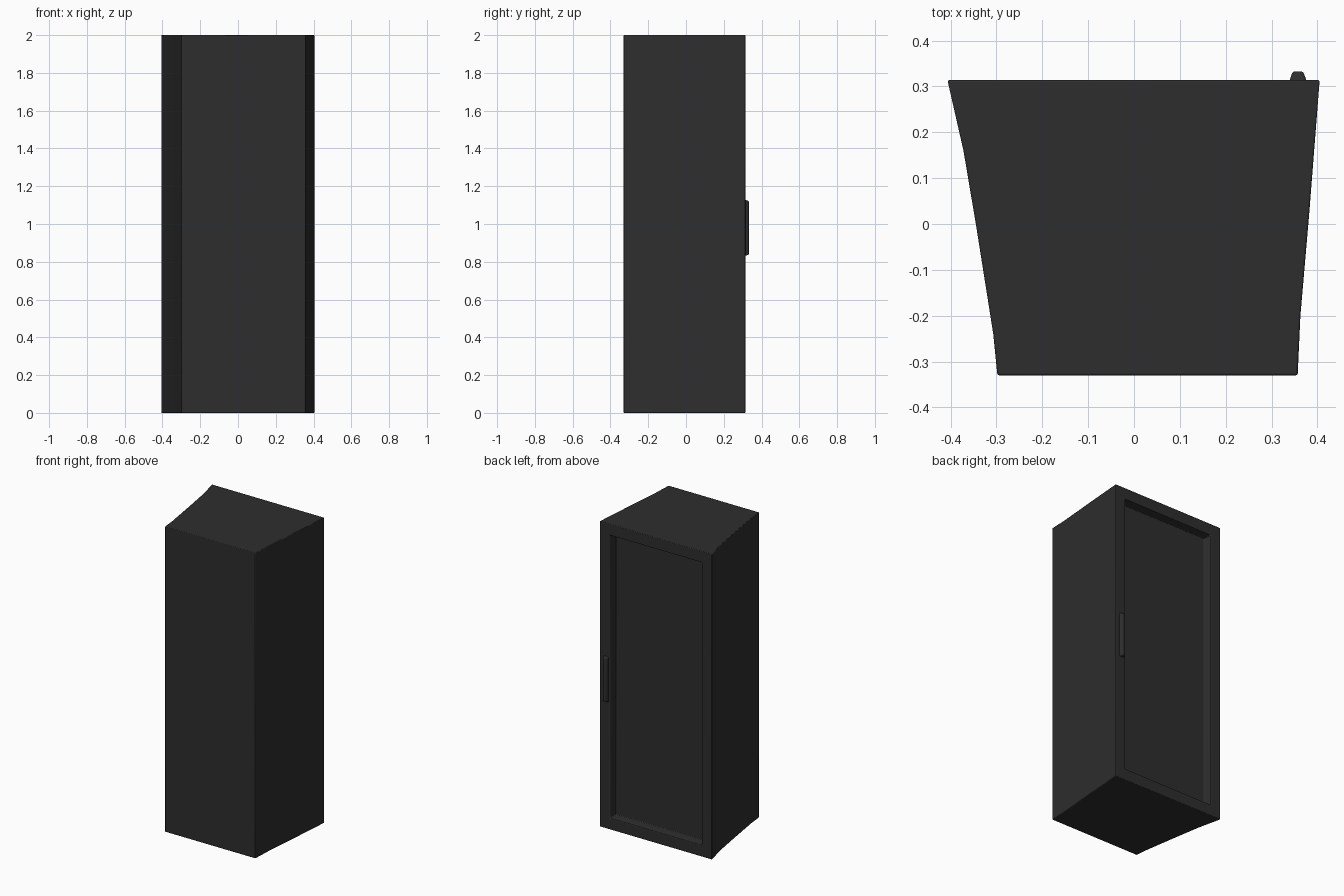
import bpy
import bmesh
from mathutils import Vector

cube = bpy.data.objects.get("Cube")
if cube:
    bpy.data.objects.remove(cube, do_unlink=True)

charcoal = bpy.data.materials.new("charcoal")
charcoal.use_nodes = True
COLOUR = (0.027, 0.027, 0.027, 1)
charcoal.diffuse_color = COLOUR
bsdf = charcoal.node_tree.nodes["Principled BSDF"]
bsdf.inputs["Base Color"].default_value = COLOUR
bsdf.inputs["Roughness"].default_value = 0.7


def finish(bm, name, bevel):
    """Turn a bmesh into a softly bevelled, shaded object."""
    bmesh.ops.recalc_face_normals(bm, faces=bm.faces)
    mesh = bpy.data.meshes.new(name)
    bm.to_mesh(mesh)
    bm.free()
    mesh.materials.append(charcoal)
    obj = bpy.data.objects.new(name, mesh)
    bpy.context.collection.objects.link(obj)
    mod = obj.modifiers.new("soft_edges", 'BEVEL')
    mod.width = bevel
    mod.segments = 2
    mod.limit_method = 'ANGLE'
    bpy.ops.object.select_all(action='DESELECT')
    obj.select_set(True)
    bpy.context.view_layer.objects.active = obj
    bpy.ops.object.shade_smooth_by_angle(angle=0.6)
    return obj


def prism(outline, bottom, top):
    """Extrude a plan outline from bottom to top."""
    bm = bmesh.new()
    base = bm.faces.new([bm.verts.new((x, y, bottom)) for x, y in outline])
    ext = bmesh.ops.extrude_face_region(bm, geom=[base])
    verts = [g for g in ext["geom"] if isinstance(g, bmesh.types.BMVert)]
    bmesh.ops.translate(bm, verts=verts, vec=(0, 0, top - bottom))
    bmesh.ops.recalc_face_normals(bm, faces=bm.faces)
    return bm


# Cabinet body: tapered plan, with a recessed door panel in the back
plan = [(-0.298, -0.33), (0.357, -0.33), (0.363, -0.2), (0.382, 0.02),
        (0.405, 0.314), (-0.407, 0.314), (-0.372, 0.16), (-0.345, 0.0),
        (-0.307, -0.24)]
body = prism(plan, 0, 2)
door = max(body.faces, key=lambda f: f.calc_center_median().y)
bmesh.ops.inset_region(body, faces=[door], thickness=0.105)
bmesh.ops.inset_region(body, faces=[door], thickness=0.005, depth=-0.06)
finish(body, "cabinet_body", 0.004)

# Pull handle: tapered bar beside the door panel
handle = prism([(0.337, 0.305), (0.379, 0.305), (0.369, 0.333), (0.346, 0.333)],
               0.83, 1.13)
centre = Vector((0.358, 0.333, 0.98))
for v in handle.verts:
    if v.co.y > 0.32:
        v.co.z += (centre.z - v.co.z) * 0.05
finish(handle, "door_handle", 0.005)
